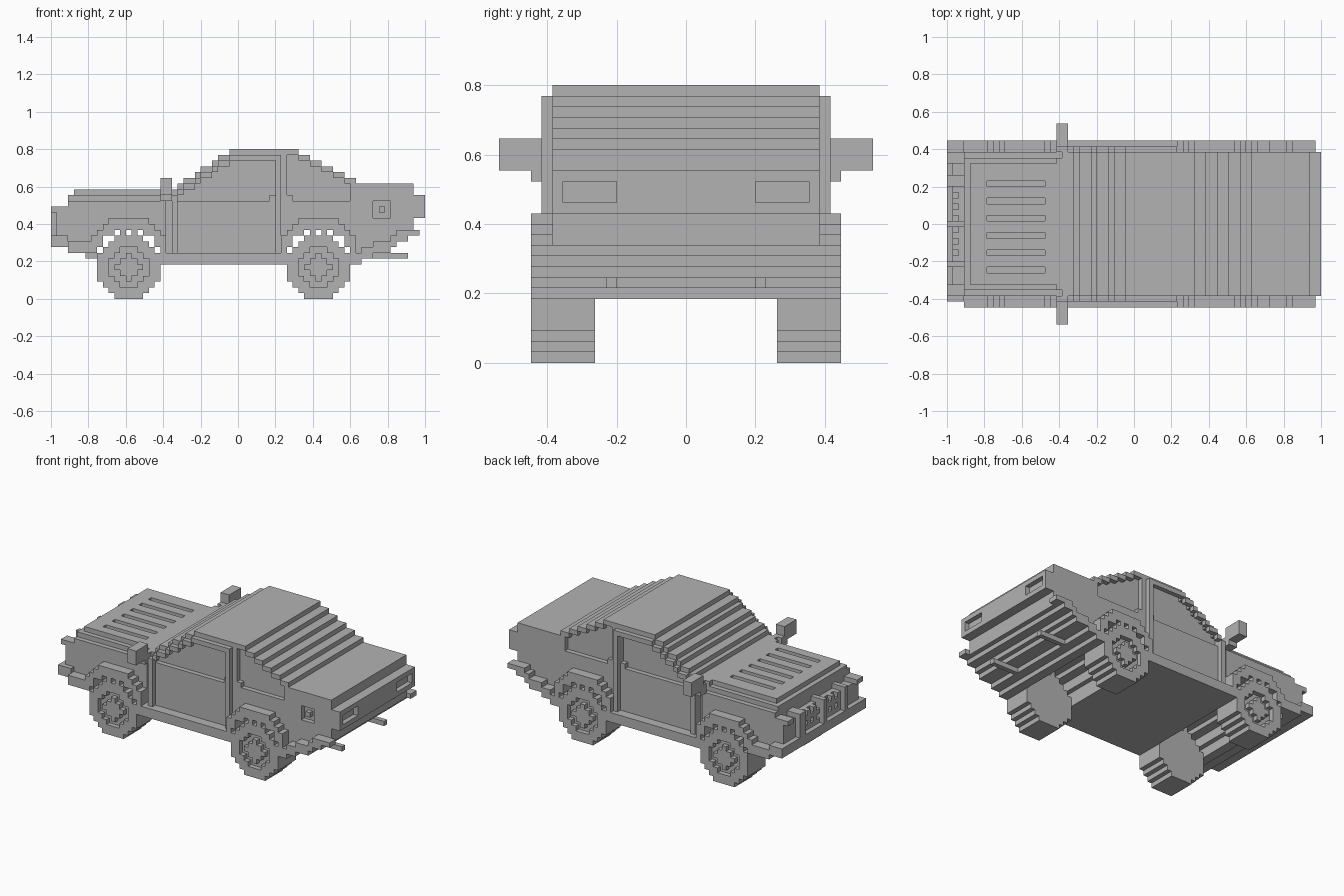
import bpy, bmesh
from mathutils import Vector

cube = bpy.data.objects.get("Cube")
if cube:
    bpy.data.objects.remove(cube)

V = 2 / 65                      # edge length of one block
HALF = 12                       # body half width in blocks
parts = {}


def cells(x, y, z):
    return {(i, j, k) for i in range(*x) for j in range(*y) for k in range(*z)}


def add(name, x, y, z):
    parts.setdefault(name, set()).update(cells(x, y, z))


def cut(name, x, y, z):
    parts[name] -= cells(x, y, z)


def both(action, name, x, y, z):
    """Apply an action on one side and on its mirror image."""
    action(name, x, y, z)
    action(name, x, (1 - y[1], 1 - y[0]), z)


def top(x):
    """Roof line as a stair of blocks."""
    if x < 31:
        return 19 + sum(x >= s for s in (22, 23, 25, 26, 28, 29, 31))
    return 26 - sum(x >= s for s in (43, 45, 47, 49, 51, 53)) - 2 * (x >= 63)


def bottom(x):
    """Underside line, rising at both ends."""
    if x < 8:
        return 8 if x < 6 else 7
    return 6 + sum(x >= s for s in (54, 56, 59, 60, 62)) + 3 * (x >= 63)


# Main body, column by column
for x in range(3, 65):
    if x >= 20:
        add("body", (x, x + 1), (-HALF, HALF + 1), (bottom(x), top(x)))
    else:
        add("body", (x, x + 1), (-HALF, HALF + 1), (bottom(x), 17))

# Raised hood with vent slots
add("hood", (3, 20), (-11, 12), (17, 18))
add("hood", (4, 20), (-10, 11), (18, 19))
add("hood", (19, 20), (-11, 12), (18, 19))
for y in range(-8, 8, 3):
    cut("hood", (7, 17), (y, y + 1), (18, 19))

# Recessed side windows, door frame and pillars
for x in range(22, 52):
    if x not in (39, 40):
        low = 18 if x in (38, 41) else 17
        both(cut, "body", (x, x + 1), (12, 13), (low, top(x) - 1))
    if x < 40:
        both(add, "door_frame", (x, x + 1), (13, 14), (top(x) - 2, top(x) - 1))
both(add, "door_frame", (21, 22), (13, 14), (8, 18))
both(add, "door_frame", (39, 40), (13, 14), (8, 25))
both(cut, "body", (20, 21), (12, 13), (8, 17))

# Side sills, bumper strips and rear trim
both(add, "side_sill", (19, 41), (13, 15), (6, 8))
both(add, "front_trim", (3, 8), (13, 15), (8, 10))
for x in range(52, 64):
    b = bottom(x) if x < 63 else 11
    both(add, "rear_trim", (x, x + 1), (13, 15), (b, min(b + 2, 12)))

# Wheels, arches and wheel wells
for c in (13, 46):
    for z, h in ((13, 3), (12, 4), (11, 5), (10, 6), (9, 6), (8, 6)):
        both(add, "fender", (c - h, c + h + 1), (13, 15), (z, z + 1))
    for z in range(6, 12):
        h = 5 if z < 9 else 4 if z < 11 else 2
        for name in ("body", "fender", "side_sill", "front_trim", "rear_trim"):
            cut(name, (c - h, c + h + 1), (-14, 15), (z, z + 1))
    for x in (c - 1, c + 1):
        both(add, "fender", (x, x + 1), (9, 15), (11, 12))
    for z in range(11):
        d = abs(z - 5)
        h = min(5, 7 - d)
        both(add, "wheels", (c - h, c + h + 1), (9, 15), (z, z + 1))
        if d < 4:
            h = min(3, 4 - d)
            both(cut, "wheels", (c - h, c + h + 1), (14, 15), (z, z + 1))
        if d < 3:
            both(add, "wheels", (c - 2 + d, c + 3 - d), (14, 15), (z, z + 1))

# Front bumper, grille and lamp housings
add("front_bumper", (0, 3), (-13, 15), (9, 11))
add("grille", (1, 3), (-9, 10), (11, 15))
for y in range(-5, 6, 2):
    for z in (12, 14):
        cut("grille", (1, 2), (y, y + 1), (z, z + 1))
for y0, y1 in ((7, 9), (0, 1), (-7, -6)):
    add("grille_posts", (0, 3), (y0, y1), (11, 16))
both(add, "lamp_housing", (1, 3), (9, 13), (11, 15))
both(add, "lamp_housing", (0, 3), (11, 13), (15, 16))

# Tail lamps, fuel filler and exhaust pipes
both(cut, "body", (64, 65), (7, 12), (15, 17))
cut("body", (56, 59), (-12, -11), (14, 17))
add("fuel_cap", (57, 58), (-12, -11), (15, 16))
both(add, "exhaust_pipe", (56, 62), (7, 8), (7, 8))

# Door mirrors on short stalks
both(add, "mirror", (19, 21), (13, 15), (17, 18))
both(add, "mirror", (19, 21), (14, 18), (18, 21))
both(add, "mirror", (19, 21), (13, 14), (18, 19))

# One plain material
grey = bpy.data.materials.new("plain_grey")
grey.use_nodes = True
colour = (0.45, 0.45, 0.45, 1)
grey.diffuse_color = colour
grey.node_tree.nodes["Principled BSDF"].inputs["Base Color"].default_value = colour

# Turn each part into a mesh of its exposed block faces, merged where flat
solid = set().union(*parts.values())
ORIGIN = Vector((-32.5, -0.5, 0))
for name, blocks in parts.items():
    bm = bmesh.new()
    corner = {}

    def vert(p):
        if p not in corner:
            corner[p] = bm.verts.new((Vector(p) + ORIGIN) * V)
        return corner[p]

    for cell in sorted(blocks):
        for axis in range(3):
            for side in (0, 1):
                near = list(cell)
                near[axis] += 2 * side - 1
                if tuple(near) in solid:
                    continue
                u, w = (axis + 1) % 3, (axis + 2) % 3
                loop = []
                for a, b in ((0, 0), (1, 0), (1, 1), (0, 1)):
                    p = list(cell)
                    p[axis] += side
                    p[u] += a
                    p[w] += b
                    loop.append(vert(tuple(p)))
                bm.faces.new(loop if side else loop[::-1])
    bmesh.ops.dissolve_limit(bm, angle_limit=0.01, verts=bm.verts[:], edges=bm.edges[:])
    mesh = bpy.data.meshes.new(name)
    bm.to_mesh(mesh)
    bm.free()
    mesh.materials.append(grey)
    bpy.context.collection.objects.link(bpy.data.objects.new(name, mesh))
